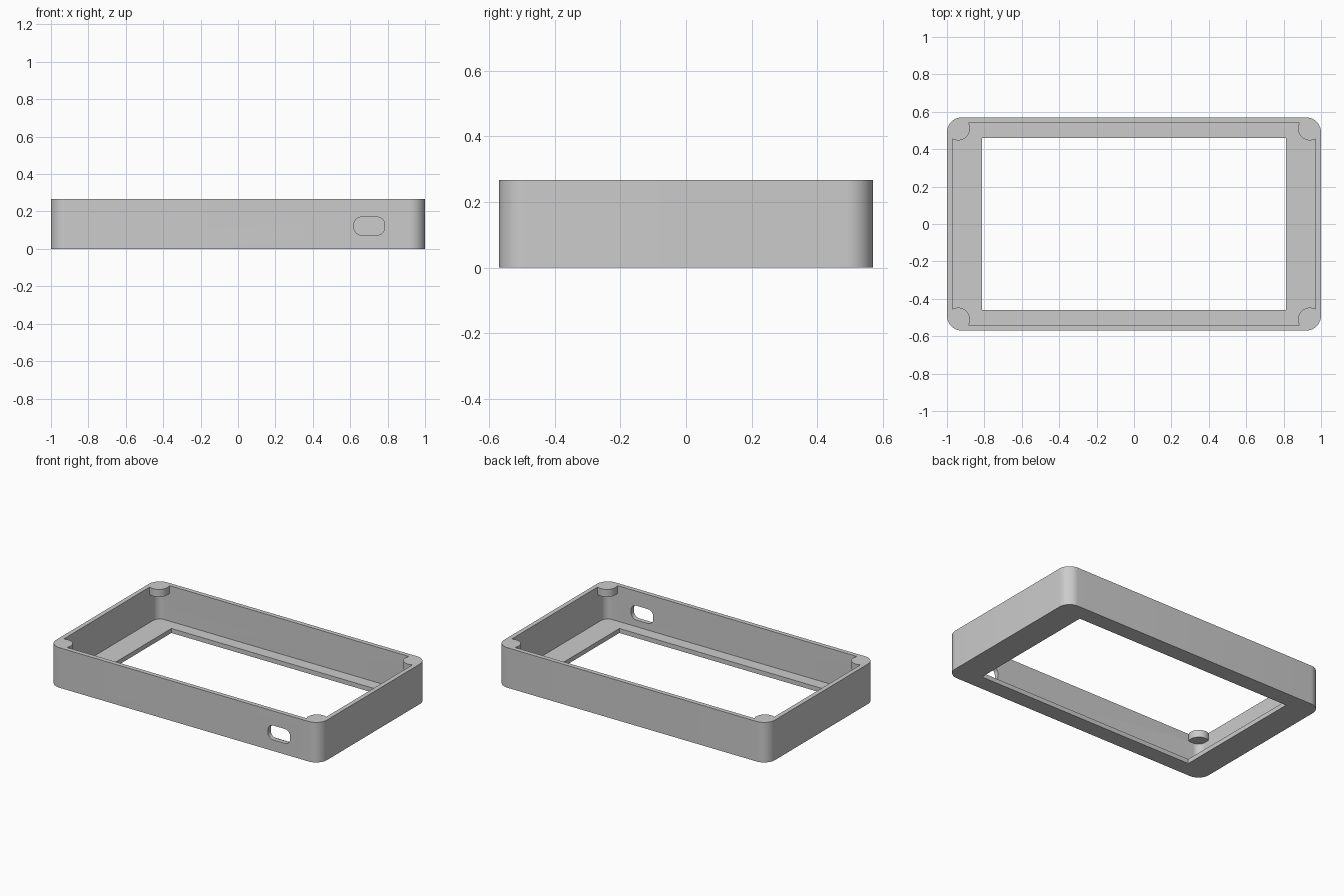
import bpy, bmesh
from math import cos, sin, pi, radians
from mathutils import Matrix

cube = bpy.data.objects.get("Cube")
if cube:
    bpy.data.objects.remove(cube, do_unlink=True)

HEIGHT, HALF_X, HALF_Y = 0.267, 1.0, 0.57
WALL, FLOOR = 0.03, 0.03

grey = bpy.data.materials.new("plain grey")
grey.use_nodes = True
grey.diffuse_color = (0.6, 0.6, 0.6, 1)
grey.node_tree.nodes["Principled BSDF"].inputs["Base Color"].default_value = (0.6, 0.6, 0.6, 1)


def rounded_outline(hx, hy, r, steps=12):
    """Counter-clockwise rounded rectangle centred on the origin."""
    points = []
    for quarter, (sx, sy) in enumerate([(1, 1), (-1, 1), (-1, -1), (1, -1)]):
        for i in range(steps + 1):
            a = (quarter + i / steps) * pi / 2
            points.append((sx * (hx - r) + r * cos(a), sy * (hy - r) + r * sin(a)))
    return points


def prism(name, outline, bottom, top, matrix=None):
    """Extrude an outline from bottom to top."""
    bm = bmesh.new()
    face = bm.faces.new([bm.verts.new((x, y, bottom)) for x, y in outline])
    ext = bmesh.ops.extrude_face_region(bm, geom=[face])["geom"]
    bmesh.ops.translate(bm, vec=(0, 0, top - bottom),
                        verts=[v for v in ext if isinstance(v, bmesh.types.BMVert)])
    bmesh.ops.recalc_face_normals(bm, faces=bm.faces)
    if matrix:
        bm.transform(matrix)
    mesh = bpy.data.meshes.new(name)
    bm.to_mesh(mesh)
    bm.free()
    mesh.materials.append(grey)
    obj = bpy.data.objects.new(name, mesh)
    bpy.context.collection.objects.link(obj)
    return obj


def cut(target, cutter):
    """Subtract the cutter, then discard it."""
    cutter.hide_render = True
    mod = target.modifiers.new("cut", 'BOOLEAN')
    mod.operation, mod.solver, mod.object = 'DIFFERENCE', 'EXACT', cutter
    bpy.context.view_layer.objects.active = target
    bpy.ops.object.modifier_apply(modifier=mod.name)
    bpy.data.objects.remove(cutter, do_unlink=True)


# Outer case block
case = prism("case_frame", rounded_outline(HALF_X, HALF_Y, 0.08), 0, HEIGHT)

# Cavity, leaving a round boss at the top of each corner
cavity = prism("cavity_cutter", rounded_outline(HALF_X - WALL, HALF_Y - WALL, 0.05),
               FLOOR, HEIGHT + 0.1)
for sx in (-1, 1):
    for sy in (-1, 1):
        circle = [(sx * 0.94 + 0.063 * cos(i * pi / 24), sy * 0.51 + 0.063 * sin(i * pi / 24))
                  for i in range(48)]
        cut(cavity, prism("boss_cutter", circle, HEIGHT - 0.05, HEIGHT + 0.2))
cut(case, cavity)

# Window through the floor
hx, hy = 0.814, 0.46
cut(case, prism("window_cutter", [(-hx, -hy), (hx, -hy), (hx, hy), (-hx, hy)], -0.1, 0.1))

# Rounded port through the front wall
place = Matrix.Translation((0.702, -HALF_Y, 0.122)) @ Matrix.Rotation(radians(90), 4, 'X')
cut(case, prism("port_cutter", rounded_outline(0.082, 0.048, 0.04, 8), -0.08, 0.08, place))

bpy.ops.object.select_all(action='DESELECT')
case.select_set(True)
bpy.context.view_layer.objects.active = case
bpy.ops.object.shade_smooth_by_angle(angle=radians(30))
